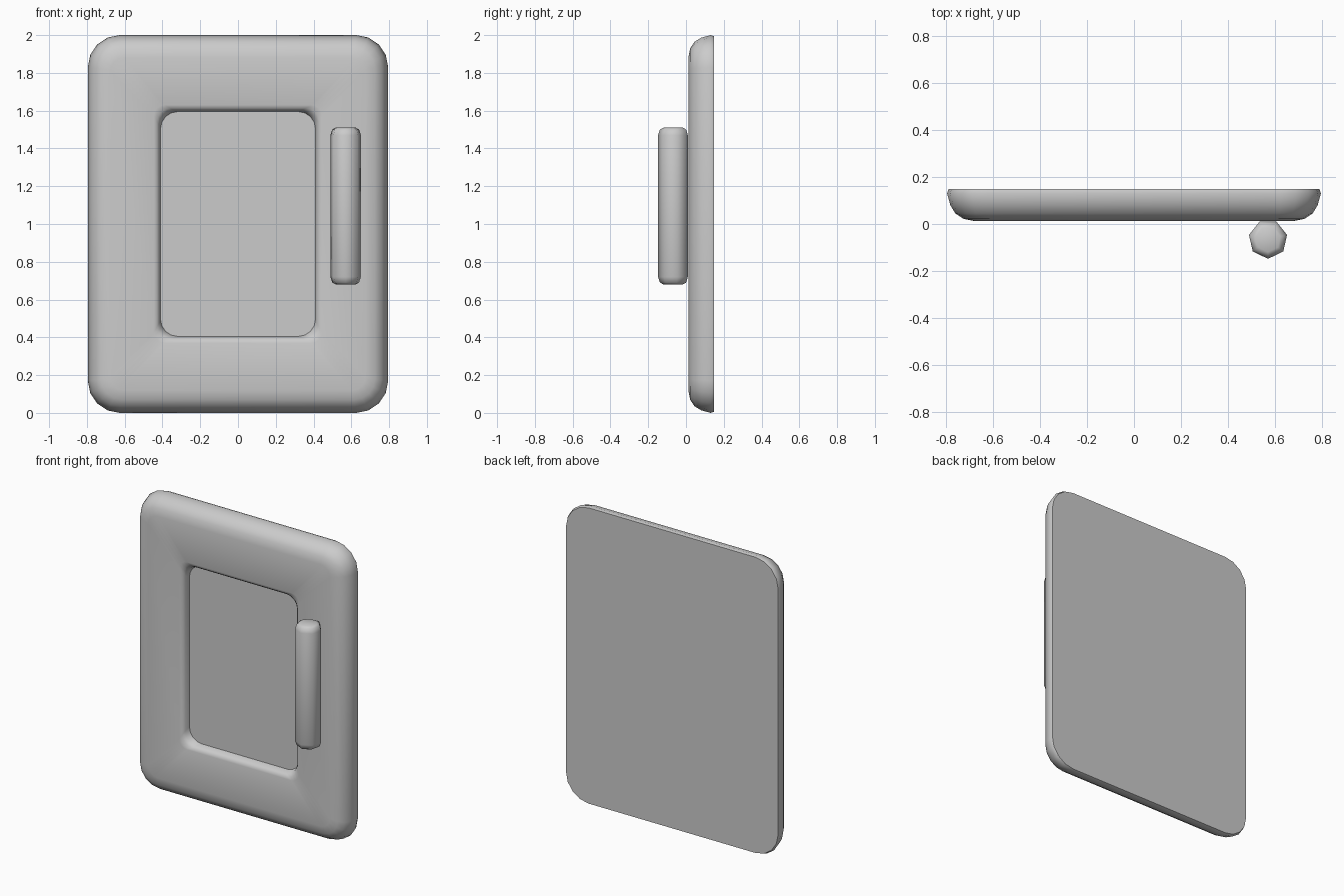
import bpy, bmesh, math

cube = bpy.data.objects.get("Cube")
if cube:
    bpy.data.objects.remove(cube, do_unlink=True)

grey = bpy.data.materials.new("light grey")
grey.use_nodes = True
colour = (0.6, 0.6, 0.6, 1)
grey.diffuse_color = colour
grey.node_tree.nodes["Principled BSDF"].inputs["Base Color"].default_value = colour


def finish(bm, name, angle):
    """Turn a bmesh into a smooth-shaded grey object."""
    bmesh.ops.recalc_face_normals(bm, faces=bm.faces)
    mesh = bpy.data.meshes.new(name)
    bm.to_mesh(mesh)
    bm.free()
    mesh.materials.append(grey)
    obj = bpy.data.objects.new(name, mesh)
    bpy.context.collection.objects.link(obj)
    bpy.ops.object.select_all(action="DESELECT")
    obj.select_set(True)
    bpy.context.view_layer.objects.active = obj
    bpy.ops.object.shade_smooth_by_angle(angle=math.radians(angle))


def rounded_loop(bm, half_x, half_z, radius, y, steps=4):
    """Rounded rectangle of vertices facing the front, centred at z = 1."""
    loop = []
    for corner, (sx, sz) in enumerate([(1, 1), (-1, 1), (-1, -1), (1, -1)]):
        for i in range(steps + 1):
            a = math.pi / 2 * (corner + i / steps)
            loop.append(bm.verts.new((
                sx * (half_x - radius) + radius * math.cos(a), y,
                1 + sz * (half_z - radius) + radius * math.sin(a))))
    return loop


def skin(bm, loops):
    """Join successive loops with quads and cap both ends."""
    for a, b in zip(loops, loops[1:]):
        for i in range(len(a)):
            j = (i + 1) % len(a)
            bm.faces.new((a[i], a[j], b[j], b[i]))
    bm.faces.new(loops[0])
    bm.faces.new(loops[-1])


# Door panel: rounded outer rim from the back edge to the front
rim = [  # inset from the outline, corner radius, y
    (0.006, 0.17, 0.148), (0.0, 0.17, 0.13), (0.014, 0.16, 0.08),
    (0.035, 0.14, 0.045), (0.07, 0.11, 0.022), (0.12, 0.07, 0.012)]
# Recess: rounded lip stepping in to a shallow flat floor
lip = [  # growth beyond the recess floor, corner radius, y
    (0.035, 0.055, 0.012), (0.018, 0.07, 0.019),
    (0.006, 0.08, 0.035), (0.0, 0.09, 0.07)]
bm = bmesh.new()
loops = [rounded_loop(bm, 0.795 - d, 1 - d, r, y) for d, r, y in rim]
loops += [rounded_loop(bm, 0.41 + d, 0.595 + d, r, y) for d, r, y in lip]
skin(bm, loops)
finish(bm, "door_panel", 50)

# Handle: upright seven-sided bar with rounded ends
profile = [(0.054, 0.68), (0.073, 0.69), (0.083, 0.72),
           (0.083, 1.47), (0.073, 1.5), (0.054, 1.51)]
angles = [2 * math.pi * i / 7 - math.pi / 2 for i in range(7)]
bm = bmesh.new()
skin(bm, [[bm.verts.new((0.57 + r * math.cos(a), -0.065 + r * math.sin(a), z))
           for a in angles] for r, z in profile])
finish(bm, "handle", 60)
